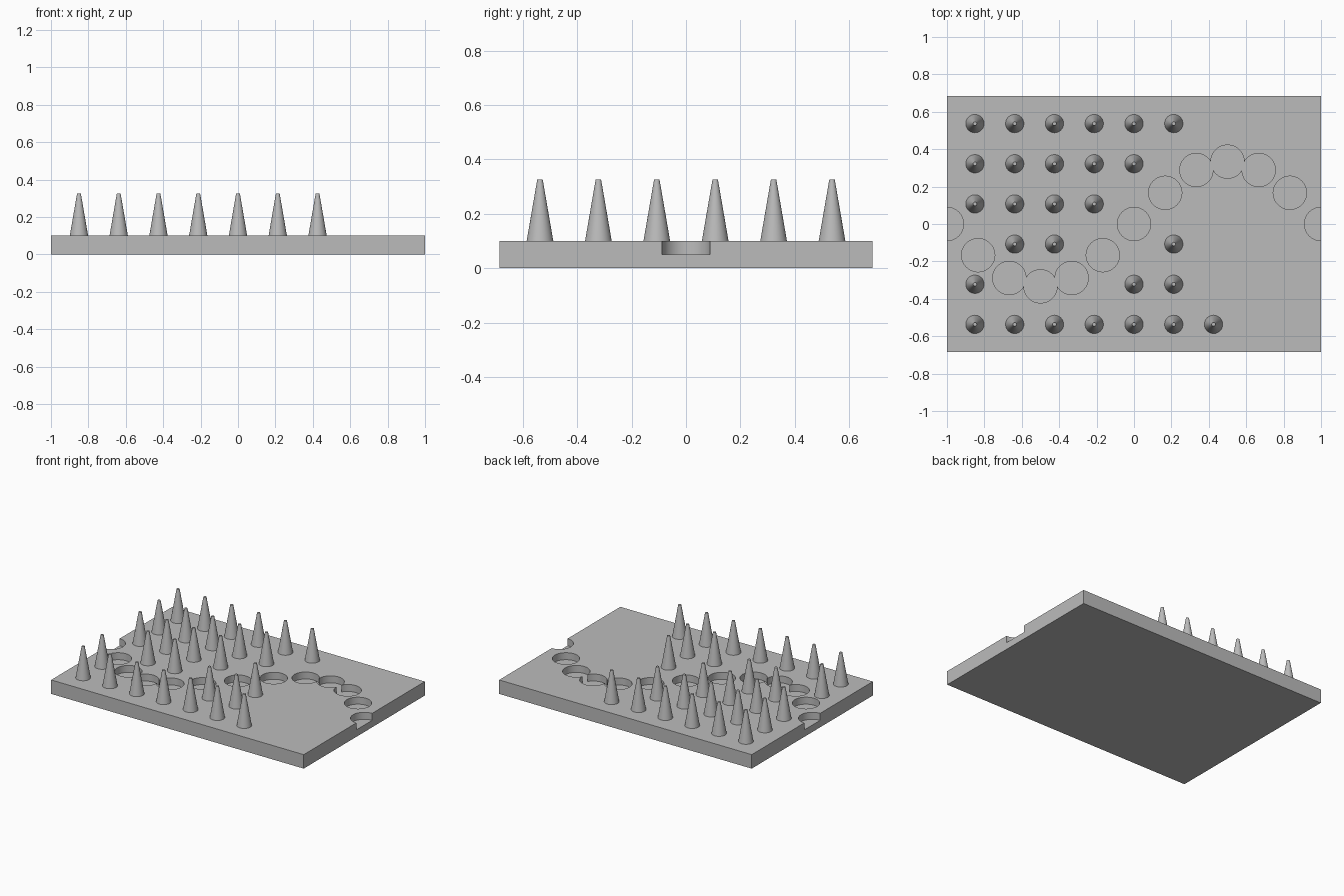
import bpy, math

if "Cube" in bpy.data.objects:
    bpy.data.objects.remove(bpy.data.objects["Cube"], do_unlink=True)

PLATE_TOP = 0.1
HALF_DEPTH = 0.685

grey = bpy.data.materials.new("light grey")
grey.use_nodes = True
colour = (0.5, 0.5, 0.5, 1)
grey.diffuse_color = colour
grey.node_tree.nodes["Principled BSDF"].inputs["Base Color"].default_value = colour


def finish(name):
    obj = bpy.context.object
    obj.name = name
    obj.data.materials.append(grey)
    return obj


# Base plate
bpy.ops.mesh.primitive_cube_add(size=1, location=(0, 0, PLATE_TOP / 2))
plate = finish("base_plate")
plate.scale = (2, 2 * HALF_DEPTH, PLATE_TOP)
bpy.ops.object.transform_apply(location=True, rotation=False, scale=True)

# Round pockets along a sine wave, half as deep as the plate
for i in range(-6, 7):
    x = i / 6
    bpy.ops.mesh.primitive_cylinder_add(
        vertices=64, radius=0.089, depth=0.1,
        location=(x, math.sin(math.pi * x) / 3, PLATE_TOP))
    cutter = finish("pocket_cutter")
    cutter.hide_render = True
    cut = plate.modifiers.new("pocket", 'BOOLEAN')
    cut.operation = 'DIFFERENCE'
    cut.solver = 'EXACT'
    cut.object = cutter
    bpy.context.view_layer.objects.active = plate
    bpy.ops.object.modifier_apply(modifier=cut.name)
    bpy.data.objects.remove(cutter, do_unlink=True)

bpy.ops.object.select_all(action='DESELECT')
plate.select_set(True)
bpy.context.view_layer.objects.active = plate
bpy.ops.object.shade_smooth_by_angle(angle=math.radians(30))

# Blunt spikes on a square grid: columns used in each row, front to back
rows = [range(-4, 3), (-4, 0, 1), (-3, -2, 1),
        range(-4, 0), range(-4, 1), range(-4, 2)]
STEP_X, STEP_Y = 0.2126, 0.2147
HEIGHT = 0.226
for row, columns in enumerate(rows):
    for column in columns:
        bpy.ops.mesh.primitive_cone_add(
            vertices=40, radius1=0.049, radius2=0.01, depth=HEIGHT,
            location=(column * STEP_X, (row - 2.5) * STEP_Y,
                      PLATE_TOP + HEIGHT / 2))
        finish(f"spike_row{row + 1}_column{column + 5}")
        bpy.ops.object.shade_smooth_by_angle(angle=math.radians(30))
